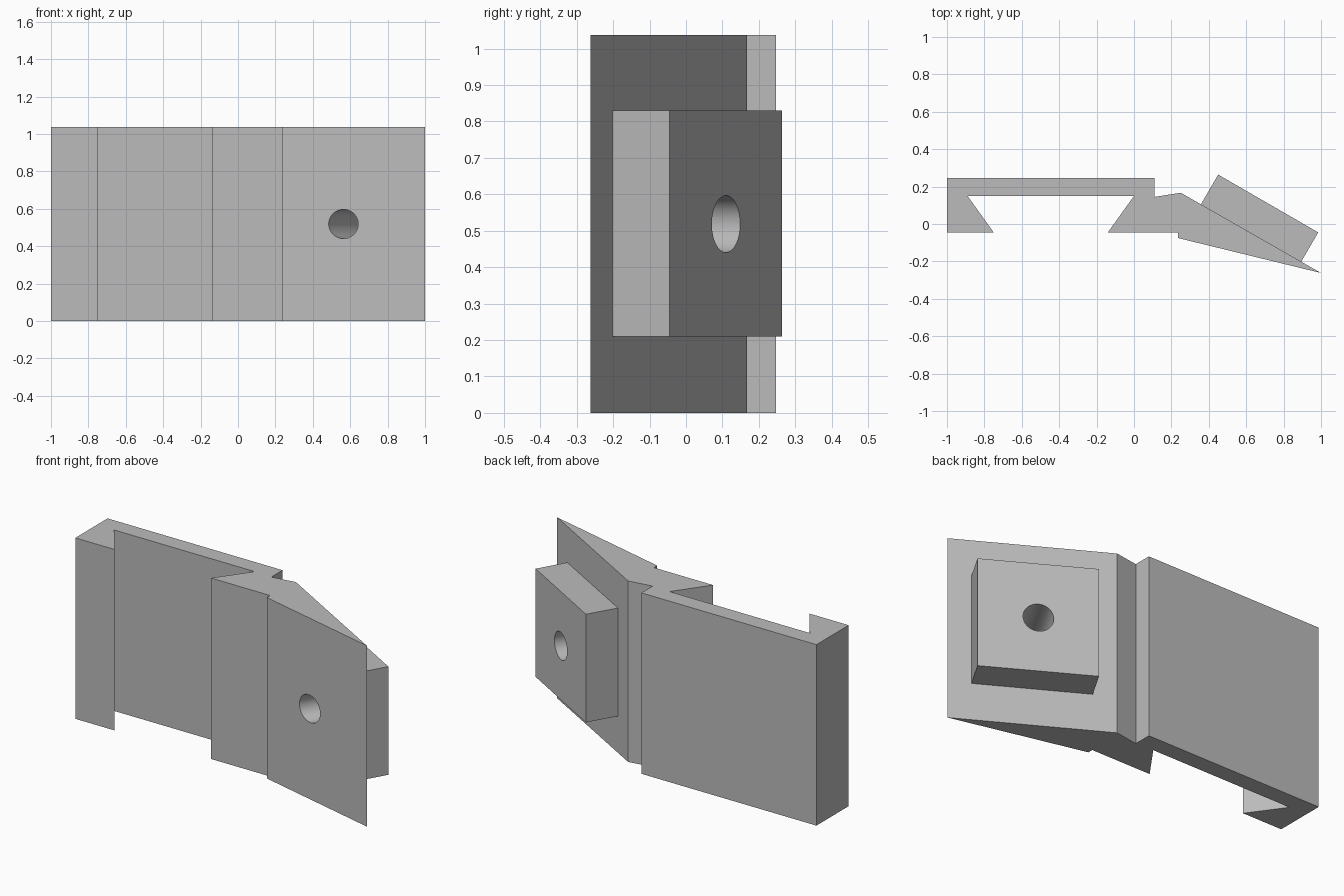
import bpy
import math
from mathutils import Vector

HEIGHT = 1.037

if "Cube" in bpy.data.objects:
    bpy.data.objects.remove(bpy.data.objects["Cube"], do_unlink=True)

grey = bpy.data.materials.new("plain grey")
grey.use_nodes = True
grey.diffuse_color = (0.5, 0.5, 0.5, 1)
grey.node_tree.nodes["Principled BSDF"].inputs["Base Color"].default_value = (0.5, 0.5, 0.5, 1)


def extrude_profile(name, outline, bottom, top):
    """Prism standing on a clockwise plan outline."""
    n = len(outline)
    verts = [(x, y, z) for z in (bottom, top) for x, y in outline]
    faces = [tuple(range(n)), tuple(reversed(range(n, 2 * n)))]
    faces += [(i, i + n, (i + 1) % n + n, (i + 1) % n) for i in range(n)]
    mesh = bpy.data.meshes.new(name)
    mesh.from_pydata(verts, [], faces)
    mesh.materials.append(grey)
    obj = bpy.data.objects.new(name, mesh)
    bpy.context.collection.objects.link(obj)
    return obj


# Dovetail clamp running into the angled wedge plate
bracket = extrude_profile("dovetail_bracket", [
    (-1, 0.247), (0.11, 0.247), (0.11, 0.145), (0.25, 0.167), (1, -0.262),
    (0.235, -0.075), (0.235, -0.045), (-0.14, -0.045), (0, 0.15),
    (-0.89, 0.15), (-0.75, -0.045), (-1, -0.045)], 0, HEIGHT)

# Raised pad on the sloping back of the wedge
pad = extrude_profile("mounting_pad", [
    (0.45, 0.264), (0.985, -0.045), (0.892, -0.205), (0.357, 0.104)], 0.21, 0.83)

# Hole drilled square to the pad, through both parts
axis = Vector((math.sin(math.radians(30)), math.cos(math.radians(30)), 0))
centre = Vector((0.717, 0.11, HEIGHT / 2)) - axis * 0.15
bpy.ops.mesh.primitive_cylinder_add(
    vertices=64, radius=0.078, depth=1, location=centre,
    rotation=axis.to_track_quat("Z", "Y").to_euler())
drill = bpy.context.object
drill.name = "hole_cutter"
drill.hide_render = True
drill.data.materials.append(grey)

for part in (bracket, pad):
    cut = part.modifiers.new("hole", "BOOLEAN")
    cut.operation = "DIFFERENCE"
    cut.solver = "EXACT"
    cut.object = drill
    bpy.ops.object.select_all(action="DESELECT")
    part.select_set(True)
    bpy.context.view_layer.objects.active = part
    bpy.ops.object.modifier_apply(modifier=cut.name)
    bpy.ops.object.shade_smooth_by_angle(angle=math.radians(20))

bpy.data.objects.remove(drill, do_unlink=True)
